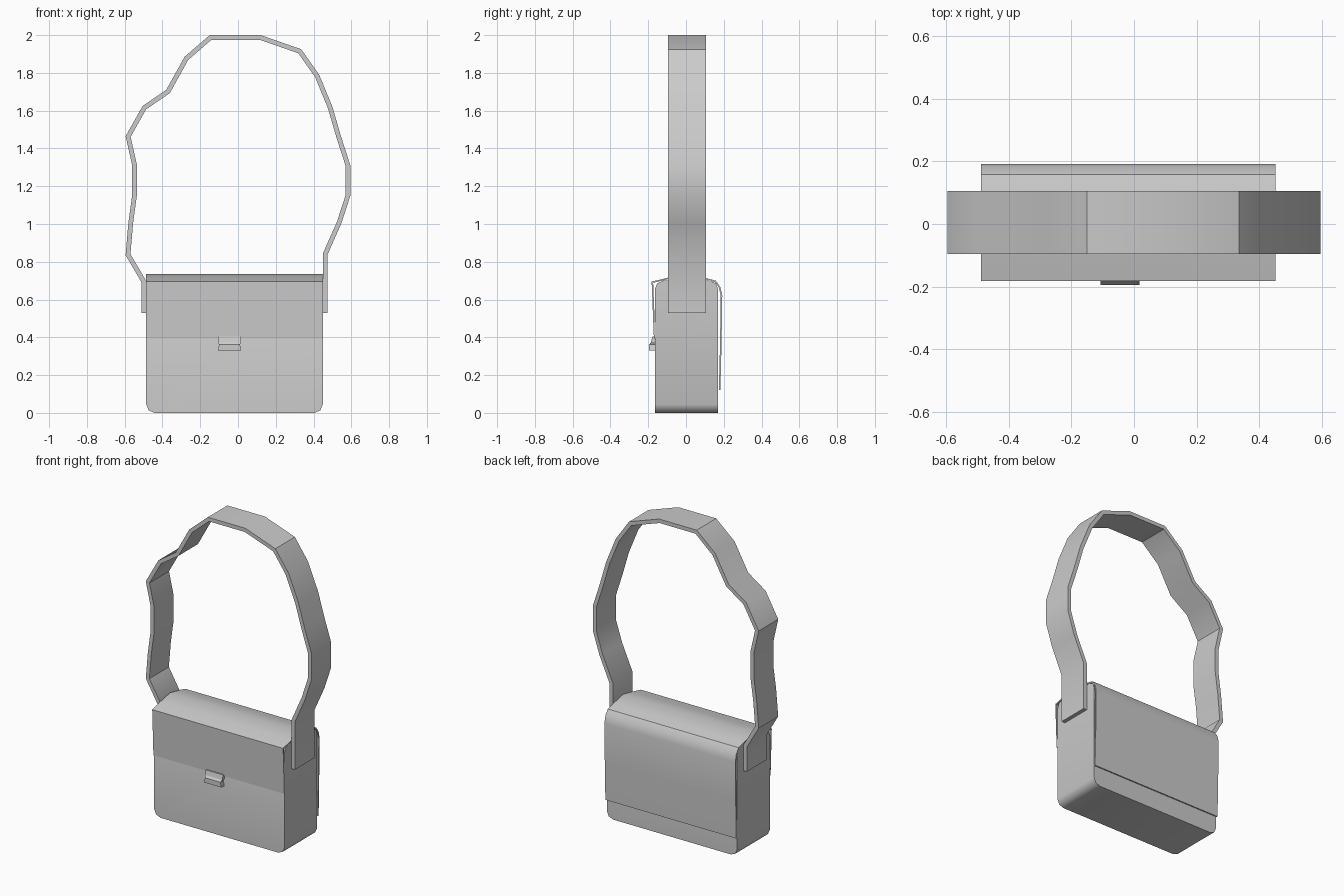
import bpy, bmesh, math
from mathutils import Vector

if "Cube" in bpy.data.objects:
    bpy.data.objects.remove(bpy.data.objects["Cube"])


def finish(name, bm, angle=35):
    bmesh.ops.recalc_face_normals(bm, faces=bm.faces)
    me = bpy.data.meshes.new(name)
    bm.to_mesh(me)
    bm.free()
    ob = bpy.data.objects.new(name, me)
    bpy.context.collection.objects.link(ob)
    bpy.ops.object.select_all(action='DESELECT')
    ob.select_set(True)
    bpy.context.view_layer.objects.active = ob
    bpy.ops.object.shade_smooth_by_angle(angle=math.radians(angle))
    return ob


def ribbon(name, path, thick, lo, hi, place):
    """Band of even thickness: path is its outer line, lo..hi its width."""
    pts = [Vector(p) for p in path]
    dirs = [(b - a).normalized() for a, b in zip(pts, pts[1:])]
    norms = [Vector((d.y, -d.x)) for d in dirs]
    bm = bmesh.new()
    rings = []
    for i, p in enumerate(pts):
        n0, n1 = norms[max(i - 1, 0)], norms[min(i, len(norms) - 1)]
        m = (n0 + n1).normalized()
        q = p + m * (thick / m.dot(n0))
        rings.append([bm.verts.new(place(c, w))
                      for c, w in ((p, lo), (p, hi), (q, hi), (q, lo))])
    for a, b in zip(rings, rings[1:]):
        for k in range(4):
            j = (k + 1) % 4
            bm.faces.new((a[k], a[j], b[j], b[k]))
    bm.faces.new(rings[0])
    bm.faces.new(rings[-1])
    return finish(name, bm)


# Bag body: box with rounded bottom ends and rounded top front/back edges
X0, X1, Y0, Y1 = -0.486, 0.449, -0.165, 0.17
bm = bmesh.new()
bmesh.ops.create_cube(bm, size=1)
for v in bm.verts:
    v.co = ((X0 + X1) / 2 + v.co.x * (X1 - X0),
            (Y0 + Y1) / 2 + v.co.y * (Y1 - Y0), 0.35 + v.co.z * 0.70)


def along(e, axis, z):
    d = e.verts[0].co - e.verts[1].co
    return abs(d[axis]) > 0.1 and all(abs(v.co.z - z) < 0.01 for v in e.verts)


for axis, z in ((1, 0.0), (0, 0.70)):
    bmesh.ops.bevel(bm, geom=[e for e in bm.edges if along(e, axis, z)],
                    offset=0.045, segments=2, profile=0.5, affect='EDGES')
finish("bag_body", bm, 50)

# Flap: thin sheet running from the front, over the top and down the back
flap = [(-0.170, 0.395), (-0.182, 0.695), (-0.10, 0.715), (0.0, 0.735),
        (0.10, 0.715), (0.158, 0.70), (0.182, 0.665), (0.192, 0.62),
        (0.188, 0.36), (0.182, 0.12)]
ribbon("flap", flap, 0.008, -0.488, 0.451, lambda c, w: (w, c.x, c.y))

# Shoulder strap: irregular loop fixed to both ends of the body
strap = [(-0.51, 0.53), (-0.51, 0.69), (-0.595, 0.835), (-0.58, 1.01),
         (-0.56, 1.155), (-0.56, 1.31), (-0.595, 1.465), (-0.505, 1.625),
         (-0.38, 1.71), (-0.283, 1.885), (-0.15, 2.0), (0.12, 2.0),
         (0.335, 1.925), (0.43, 1.79), (0.50, 1.62), (0.545, 1.465),
         (0.595, 1.31), (0.595, 1.15), (0.548, 1.005), (0.475, 0.84),
         (0.475, 0.53)]
ribbon("shoulder_strap", strap, 0.025, -0.095, 0.105,
       lambda c, w: (c.x, w, c.y))

# Clasp: small tab at the flap edge with a slight waist (z, half width, front y)
bm = bmesh.new()
rings = []
for z, h, y in ((0.33, 0.062, -0.195), (0.362, 0.055, -0.195),
                (0.375, 0.062, -0.185), (0.405, 0.062, -0.178)):
    rings.append([bm.verts.new((-0.045 + s * h, yy, z))
                  for s, yy in ((-1, y), (1, y), (1, -0.163), (-1, -0.163))])
for a, b in zip(rings, rings[1:]):
    for k in range(4):
        j = (k + 1) % 4
        bm.faces.new((a[k], a[j], b[j], b[k]))
bm.faces.new(rings[0])
bm.faces.new(rings[-1])
finish("clasp", bm, 20)
